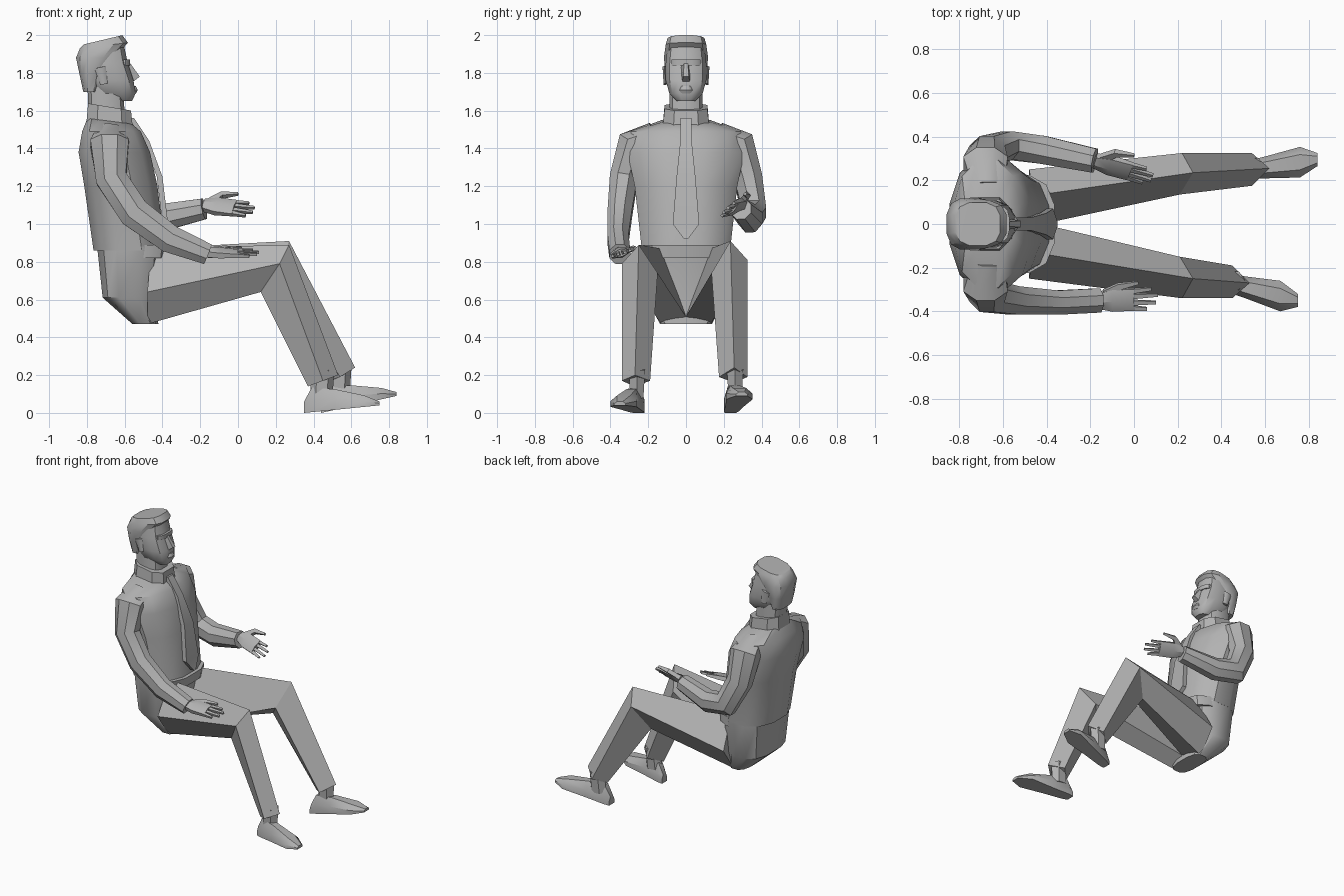
import bpy, bmesh, math
from mathutils import Vector

cube = bpy.data.objects.get("Cube")
if cube:
    bpy.data.objects.remove(cube)

grey = bpy.data.materials.new("plain grey")
grey.use_nodes = True
grey.diffuse_color = (.45, .45, .45, 1)
grey.node_tree.nodes["Principled BSDF"].inputs["Base Color"].default_value = grey.diffuse_color


def loft(name, rings):
    """Skin a closed tube over rings that have equal point counts."""
    bm = bmesh.new()
    loops = [[bm.verts.new(point) for point in ring] for ring in rings]
    count = len(loops[0])
    for lower, upper in zip(loops, loops[1:]):
        for i in range(count):
            j = (i + 1) % count
            bm.faces.new((lower[i], lower[j], upper[j], upper[i]))
    bm.faces.new(loops[0])
    bm.faces.new(loops[-1])
    bmesh.ops.recalc_face_normals(bm, faces=bm.faces)
    mesh = bpy.data.meshes.new(name)
    bm.to_mesh(mesh)
    bm.free()
    mesh.materials.append(grey)
    part = bpy.data.objects.new(name, mesh)
    bpy.context.collection.objects.link(part)
    bpy.ops.object.select_all(action='DESELECT')
    part.select_set(True)
    bpy.context.view_layer.objects.active = part
    bpy.ops.object.shade_smooth_by_angle(angle=math.radians(35))


def level(z, back, front, half, drop=0, sides=12, power=.7):
    """Horizontal oval, boxier for a lower power; drop lowers its front edge."""
    ring = []
    for i in range(sides):
        angle = math.tau * (i + .5) / sides
        along, across = (math.copysign(abs(value) ** power, value)
                         for value in (math.cos(angle), math.sin(angle)))
        x = (back + front) / 2 + along * (front - back) / 2
        ring.append((x, across * half, z - drop * (along + 1) / 2))
    return ring


def station(x, y, z, wide, thick):
    return Vector((x, y, z)), wide, thick


def tube(name, path, across=(0, 1, 0), sides=6):
    """Tube through stations; its width runs along the across direction."""
    rings = []
    for i, (centre, wide, thick) in enumerate(path):
        ahead = path[min(i + 1, len(path) - 1)][0] - path[max(i - 1, 0)][0]
        width_axis = Vector(across) - Vector(across).project(ahead)
        width_axis.normalize()
        depth_axis = ahead.normalized().cross(width_axis)
        angles = [math.tau * (k + .5) / sides for k in range(sides)]
        rings.append([centre + width_axis * math.cos(a) * wide + depth_axis * math.sin(a) * thick
                      for a in angles])
    loft(name, rings)


def hand(name, wrist, aim, across, thumb_spread):
    """Palm, four spread fingers and a thumb on the across side."""
    wrist, aim, across = Vector(wrist), Vector(aim).normalized(), Vector(across).normalized()

    def spot(forward, sideways, wide, thick):
        return wrist + aim * forward + across * sideways, wide, thick

    tube(name + "_palm", [spot(0, 0, .04, .03), spot(.07, 0, .06, .03), spot(.17, 0, .06, .02)], across)
    for finger, length in zip(("index", "middle", "ring", "little"), (.1, .13, .12, .08)):
        offset = {"index": .04, "middle": .015, "ring": -.015, "little": -.04}[finger]
        tube(f"{name}_{finger}_finger", [spot(.15, offset, .016, .016),
                                         spot(.15 + length, offset * 1.2, .01, .01)], across, sides=4)
    tube(name + "_thumb", [spot(.04, .03, .03, .02), spot(.1, thumb_spread * .8, .02, .02),
                           spot(.19, thumb_spread, .01, .01)], across, sides=4)


# Jacket, belt and seat of the trousers
loft("jacket", [level(z=.86, back=-.77, front=-.38, half=.24, power=.8),
                level(z=1.2, back=-.82, front=-.42, half=.28, power=.9),
                level(z=1.38, back=-.85, front=-.46, half=.32, power=.9),
                level(z=1.49, back=-.83, front=-.51, half=.3, power=.9),
                level(z=1.56, back=-.8, front=-.56, half=.13, drop=.03)])
loft("belt", [level(z=.82, back=-.73, front=-.37, half=.23),
              level(z=.89, back=-.75, front=-.36, half=.23)])
loft("trouser_seat", [level(z=.47, back=-.56, front=-.42, half=.14),
                      level(z=.61, back=-.72, front=-.43, half=.22),
                      level(z=.88, back=-.75, front=-.4, half=.24)])

# Neck, collar and tie
loft("neck", [level(z=1.5, back=-.79, front=-.59, half=.09),
              level(z=1.75, back=-.8, front=-.61, half=.09)])
loft("collar", [level(z=1.53, back=-.81, front=-.55, half=.13, drop=.02, sides=8),
                level(z=1.64, back=-.8, front=-.56, half=.12, drop=.04, sides=8)])


def tie_row(x, z, half):
    return [(x, -half, z), (x, half, z), (x - .03, half, z), (x - .03, -half, z)]


loft("tie", [tie_row(x=-.55, z=1.56, half=.03), tie_row(x=-.47, z=1.44, half=.03),
             tie_row(x=-.4, z=1.25, half=.05), tie_row(x=-.37, z=1, half=.07),
             tie_row(x=-.35, z=.92, half=.01)])

# Head, hair and face
loft("head", [level(z=1.65, back=-.68, front=-.56, half=.05),
              level(z=1.69, back=-.77, front=-.54, half=.09),
              level(z=1.76, back=-.81, front=-.55, half=.11),
              level(z=1.85, back=-.84, front=-.58, half=.11),
              level(z=1.94, back=-.82, front=-.6, half=.1)])
loft("hair", [level(z=1.7, back=-.82, front=-.74, half=.09),
              level(z=1.79, back=-.84, front=-.71, half=.11),
              level(z=1.88, back=-.86, front=-.65, half=.12),
              level(z=1.93, back=-.84, front=-.58, half=.11, drop=-.03),
              level(z=1.95, back=-.82, front=-.61, half=.1, drop=-.05)])
loft("brow", [level(z=1.84, back=-.65, front=-.57, half=.08),
              level(z=1.87, back=-.65, front=-.57, half=.08)])
loft("lips", [level(z=1.69, back=-.62, front=-.54, half=.04),
              level(z=1.71, back=-.62, front=-.53, half=.04),
              level(z=1.73, back=-.62, front=-.54, half=.03)])


def nose_row(z, tip, half):
    return [(-.6, -.03, z), (-.6, .03, z), (tip, half, z), (tip, -half, z)]


loft("nose", [nose_row(z=1.75, tip=-.56, half=.02), nose_row(z=1.78, tip=-.52, half=.015),
              nose_row(z=1.85, tip=-.57, half=.01)])

for side, name in ((-1, "right"), (1, "left")):
    tube(name + "_ear", [station(x=-.71, y=side * .11, z=1.74, wide=.01, thick=.02),
                         station(x=-.73, y=side * .115, z=1.83, wide=.01, thick=.03)])

    # Shoulder and upper arm, then each side's own forearm
    sleeve = [station(x=-.67, y=side * .17, z=1.49, wide=.05, thick=.08),
              station(x=-.68, y=side * .28, z=1.43, wide=.09, thick=.11),
              station(x=-.67, y=side * .33, z=1.24, wide=.08, thick=.09)]
    if name == "right":
        sleeve += [station(x=-.55, y=-.35, z=1.06, wide=.07, thick=.09),
                   station(x=-.36, y=-.36, z=.92, wide=.06, thick=.08),
                   station(x=-.16, y=-.35, z=.84, wide=.06, thick=.06)]
    else:
        sleeve += [station(x=-.58, y=.36, z=1.06, wide=.07, thick=.09),
                   station(x=-.42, y=.34, z=1.03, wide=.07, thick=.08),
                   station(x=-.18, y=.29, z=1.08, wide=.06, thick=.06)]
    tube(name + "_sleeve", sleeve, sides=8)

    # Trouser leg with a diamond section; the left foot is further forward
    reach, lift, inset = (.09, .02, .015) if name == "left" else (0, 0, 0)

    def diamond(shift, top, outer, bottom, inner):
        return [(x, side * (y - shift), z) for x, y, z in (top, outer, bottom, inner)]

    knee = diamond(inset, top=(.27, .25, .89 + lift), outer=(.22, .34, .79 + lift),
                   bottom=(.12, .25, .64), inner=(.21, .15, .74))
    hip = diamond(0, top=(-.46, .13, .87), outer=(-.48, .25, .64),
                  bottom=(-.48, .13, .47), inner=(-.42, 0, .51))
    ankle = .45 + reach
    hem = diamond(inset, top=(ankle + .08, .27, .2 + lift * 2), outer=(ankle, .34, .17 + lift),
                  bottom=(ankle - .08, .27, .14 + lift), inner=(ankle, .19, .17 + lift))
    loft(name + "_thigh", [hip, knee])
    loft(name + "_shin", [knee, hem])
    tube(name + "_ankle", [station(x=ankle, y=side * .26, z=.23, wide=.05, thick=.06),
                           station(x=ankle - .01, y=side * .26, z=.08, wide=.04, thick=.06)])

    # Shoe sections from heel to toe
    turn, rise = (.06, .06) if name == "left" else (.1, .01)

    def shoe_row(t, half, high):
        x, middle, sole = ankle - .1 + t * .4, .25 - inset + turn * t, t * (.03 + rise)
        outline = ((-half, 0), (half, 0), (half, high / 2), (half / 2, high), (-half / 2, high), (-half, high / 2))
        return [(x, side * (middle + across), sole + up) for across, up in outline]

    loft(name + "_shoe", [shoe_row(t=0, half=.03, high=.06), shoe_row(t=.1, half=.04, high=.13),
                          shoe_row(t=.4, half=.05, high=.11), shoe_row(t=.8, half=.07, high=.06),
                          shoe_row(t=1, half=.03, high=.02)])

hand("right_hand", wrist=(-.17, -.35, .85), aim=(1, .03, -.02), across=(0, .9, .3), thumb_spread=.08)
hand("left_hand", wrist=(-.18, .29, 1.1), aim=(1, -.3, -.1), across=(0, .7, .7), thumb_spread=.11)
